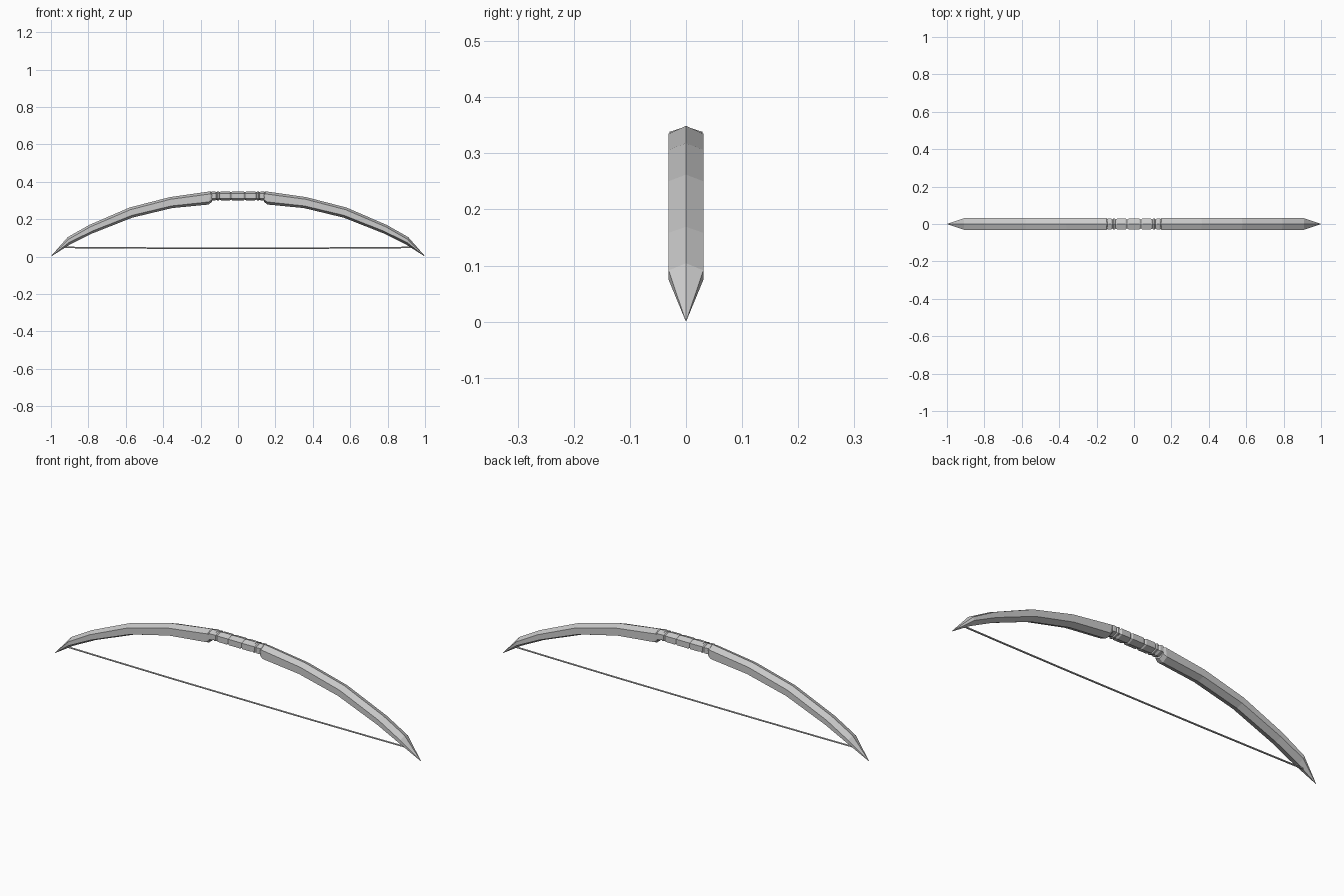
import bpy, bmesh

if "Cube" in bpy.data.objects:
    bpy.data.objects.remove(bpy.data.objects["Cube"])


def loft(name, sections, sides_mirror=False):
    """Skin hexagonal sections: (x_top, z_top, x_bot, z_bot, half_width, ridge)."""
    bm = bmesh.new()
    rings = []
    for xt, zt, xb, zb, w, r in sections:
        # fraction of the height taken by the top and bottom ridges
        pts = []
        for y, t in ((0, 0), (w, r), (w, 1 - r), (0, 1), (-w, 1 - r), (-w, r)):
            pts.append(bm.verts.new((xt + (xb - xt) * t, y, zt + (zb - zt) * t)))
        rings.append(pts)
    for a, b in zip(rings, rings[1:]):
        for i in range(6):
            j = (i + 1) % 6
            bm.faces.new((a[i], a[j], b[j], b[i]))
    bm.faces.new(rings[0])
    bm.faces.new(rings[-1])
    bmesh.ops.remove_doubles(bm, verts=bm.verts, dist=1e-5)
    bmesh.ops.recalc_face_normals(bm, faces=bm.faces)
    me = bpy.data.meshes.new(name)
    bm.to_mesh(me)
    bm.free()
    ob = bpy.data.objects.new(name, me)
    bpy.context.collection.objects.link(ob)
    if sides_mirror:
        ob.modifiers.new("mirror", "MIRROR").use_clip = False
    return ob


# curved limbs, thick at the grip and pointed at the tips
loft("limbs", [
    (0.137, 0.342, 0.140, 0.292, 0.026, 0.22),
    (0.145, 0.349, 0.158, 0.278, 0.031, 0.2),
    (0.363, 0.318, 0.353, 0.259, 0.031, 0.2),
    (0.580, 0.262, 0.565, 0.208, 0.031, 0.22),
    (0.795, 0.169, 0.778, 0.124, 0.031, 0.24),
    (0.910, 0.104, 0.902, 0.062, 0.031, 0.3),
    (0.999, 0.003, 0.998, 0.001, 0.0008, 0.3),
], True)

# wrapped grip made of rounded bands
bounds = [-0.145, -0.115, -0.098, -0.037, 0.037, 0.098, 0.115, 0.145]
grip = []
for a, b in zip(bounds, bounds[1:]):
    c = min(0.008, (b - a) * 0.25)
    for x, s in ((a, 0.82), (a + c, 1.0), (b - c, 1.0), (b, 0.82)):
        if grip and abs(grip[-1][0] - x) < 1e-6:
            continue
        grip.append((x, 0.324 + 0.024 * s, x, 0.324 - 0.024 * s, 0.029 * s, 0.2))
loft("grip", grip)

# bowstring, bowing very slightly downwards
loft("string", [(x, z + 0.004, x, z - 0.004, 0.004, 0.25) for x, z in (
    (-0.945, 0.049), (-0.72, 0.047), (-0.37, 0.045),
    (0.37, 0.045), (0.72, 0.047), (0.945, 0.049))])
